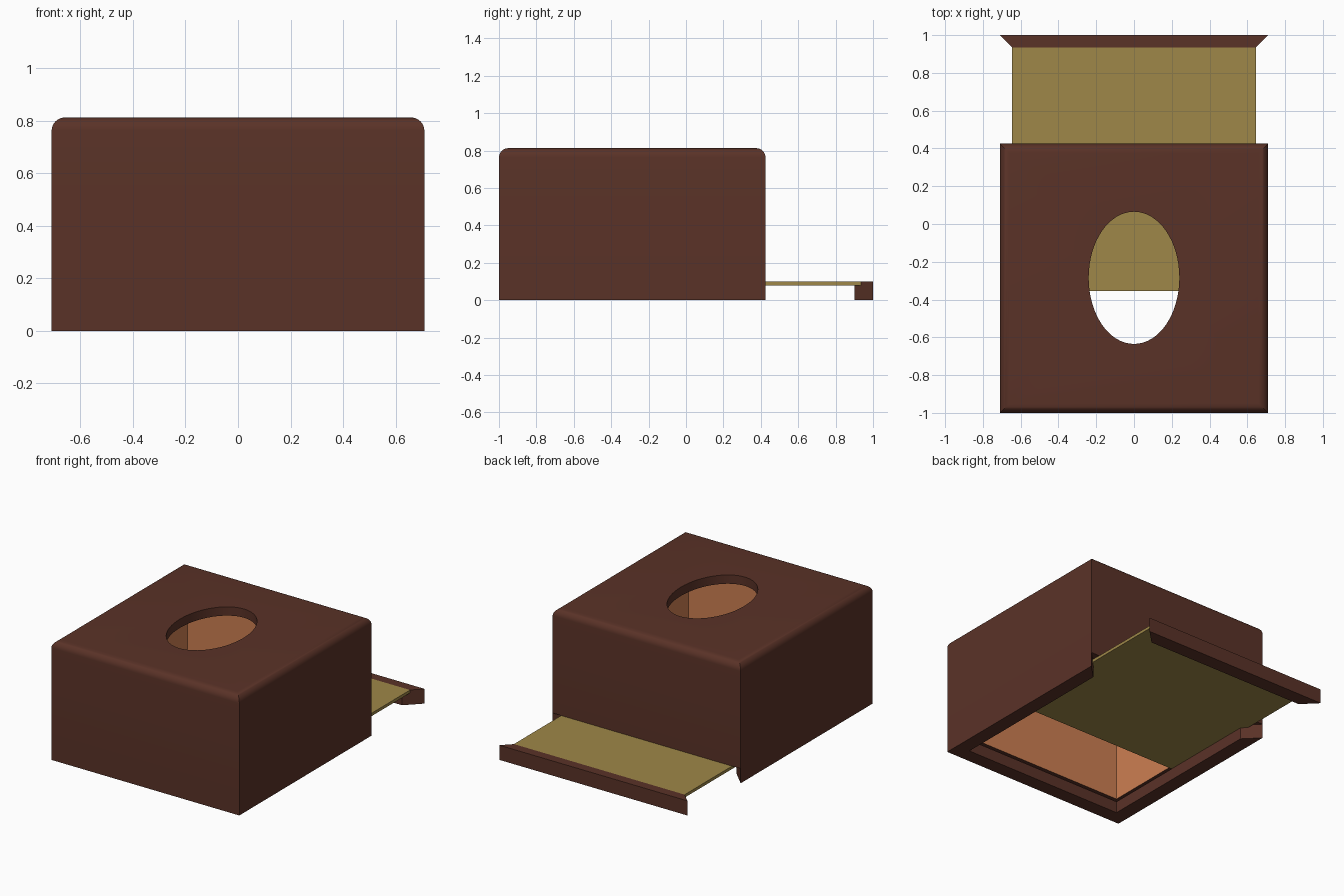
import bpy, bmesh, math

if "Cube" in bpy.data.objects:
    bpy.data.objects.remove(bpy.data.objects["Cube"])


def material(name, rgb):
    m = bpy.data.materials.new(name)
    m.diffuse_color = (*rgb, 1)
    m.use_nodes = True
    m.node_tree.nodes["Principled BSDF"].inputs["Base Color"].default_value = m.diffuse_color
    return m


brown = material("dark brown wood", (0.102, 0.032, 0.0203))
orange = material("orange inner wood", (0.61, 0.212, 0.0844))
tan = material("tan panel", (0.342, 0.242, 0.0648))


def finish(name, bm, mats):
    bmesh.ops.recalc_face_normals(bm, faces=bm.faces)
    me = bpy.data.meshes.new(name)
    bm.to_mesh(me)
    bm.free()
    for m in mats:
        me.materials.append(m)
    for p in me.polygons:
        p.use_smooth = True
    me.set_sharp_from_angle(angle=math.radians(30))
    ob = bpy.data.objects.new(name, me)
    bpy.context.collection.objects.link(ob)
    return ob


# Box dimensions
HX, Y0, Y1, H = 0.71, -1.0, 0.425, 0.813
R, WALL, GROOVE, TOP = 0.05, 0.10, 0.065, 0.06
LEDGE, LID = 0.08, 0.10

# Box shell: a wall profile (inset, height) swept round the rectangle with mitred corners
bm = bmesh.new()
arc = [(R - R * math.sin(a), H - R + R * math.cos(a))
       for a in (i * math.pi / 16 for i in range(9))]
rail = [(0, LID), (0, 0), (WALL, 0), (WALL, LEDGE), (GROOVE, LEDGE), (GROOVE, LID)]
profile = arc + rail + [(WALL, LID), (WALL, H - TOP)]
rings = [[bm.verts.new(c) for c in ((HX - d, Y1 - d, z), (-HX + d, Y1 - d, z),
                                    (-HX + d, Y0 + d, z), (HX - d, Y0 + d, z))]
         for d, z in profile]
first, last = len(arc), len(arc) + len(rail) - 1
for i in range(len(rings) - 1):
    for k in range(4):
        if k == 0 and first <= i < last:
            continue  # the back is open below the wall for the sliding lid
        n = (k + 1) % 4
        f = bm.faces.new((rings[i][k], rings[i][n], rings[i + 1][n], rings[i + 1][k]))
        f.material_index = 1 if i == len(rings) - 2 else 0
# underside of the back wall and mitred rail ends
bm.faces.new((rings[first][0], rings[first][1], rings[last][1], rings[last][0]))
for k in (0, 1):
    bm.faces.new([rings[i][k] for i in range(first, last + 1)])

# Top plate with an oval opening, outside and inside
N = 64
ovals = []
for corners, z, mat in ((rings[0], H, 0), (rings[-1], H - TOP, 1)):
    oval = [bm.verts.new((0.24 * math.cos(2 * math.pi * j / N),
                          -0.285 + 0.35 * math.sin(2 * math.pi * j / N), z))
            for j in range(N)]
    q = N // 4
    for k in range(4):
        for j in range(q * k, q * k + q):
            bm.faces.new((corners[k], oval[j], oval[(j + 1) % N])).material_index = mat
        bm.faces.new((corners[k], oval[(q * k + q) % N],
                      corners[(k + 1) % 4])).material_index = mat
    ovals.append(oval)
for j in range(N):
    n = (j + 1) % N
    bm.faces.new((ovals[0][j], ovals[0][n], ovals[1][n], ovals[1][j]))
finish("box_shell", bm, [brown, orange])

# Sliding lid panel
bm = bmesh.new()
bmesh.ops.create_cube(bm, size=1)
for v in bm.verts:
    v.co.x *= 2 * (HX - GROOVE)
    v.co.y = 1 - GROOVE if v.co.y > 0 else -0.355
    v.co.z = LID if v.co.z > 0 else LEDGE
finish("sliding_panel", bm, [tan])

# Lid end rail with mitred ends
bm = bmesh.new()
ends = [[bm.verts.new((s * (HX - d), 1 - d, z)) for d, z in rail] for s in (-1, 1)]
for i in range(len(rail)):
    n = (i + 1) % len(rail)
    bm.faces.new((ends[0][i], ends[0][n], ends[1][n], ends[1][i]))
for e in ends:
    bm.faces.new(e)
finish("panel_end_rail", bm, [brown])
